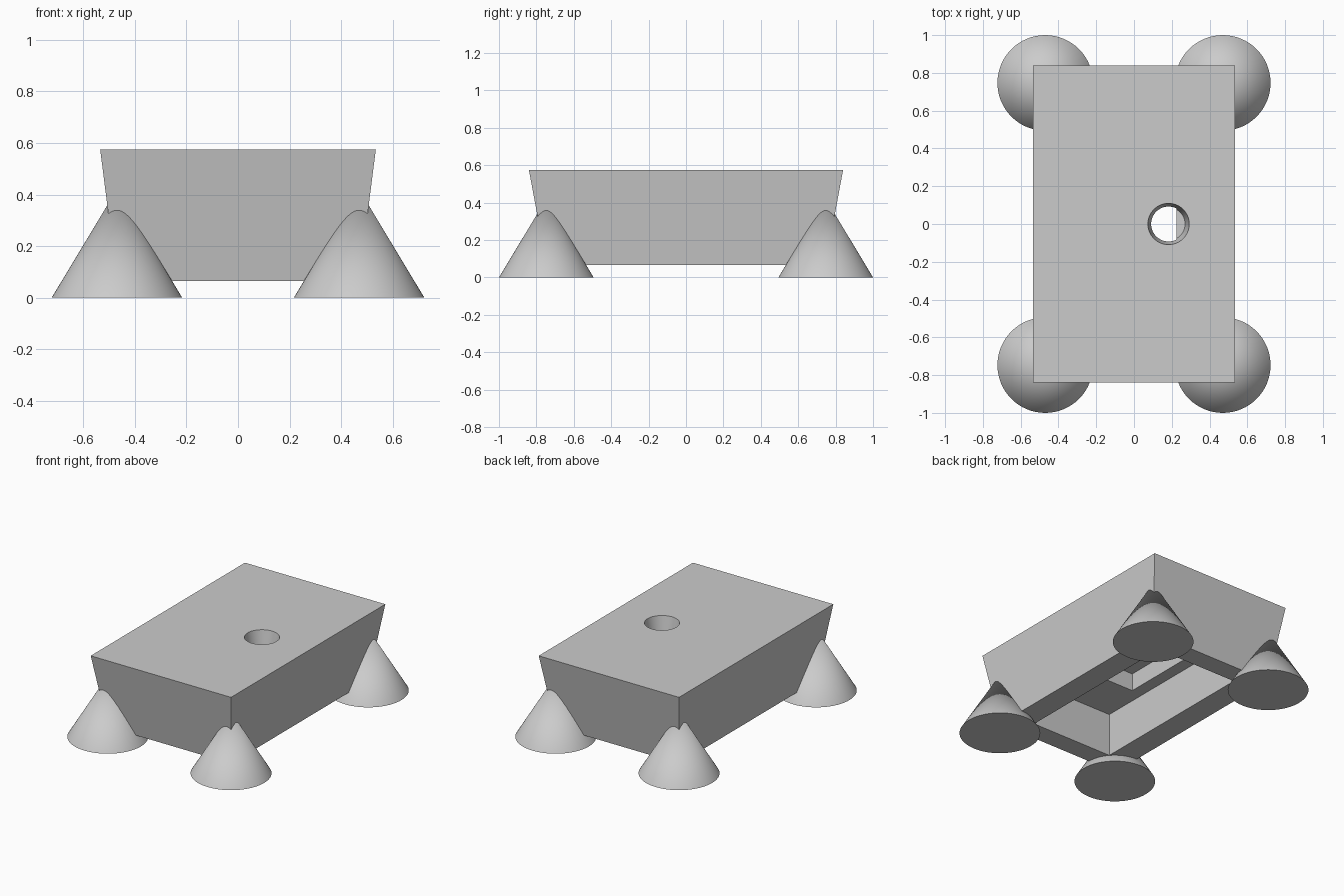
import bpy, bmesh, math
from mathutils import Matrix

if "Cube" in bpy.data.objects:
    bpy.data.objects.remove(bpy.data.objects["Cube"], do_unlink=True)

grey = bpy.data.materials.new("light_grey")
grey.use_nodes = True
color = (0.6, 0.6, 0.6, 1)
grey.diffuse_color = color
grey.node_tree.nodes["Principled BSDF"].inputs["Base Color"].default_value = color


def finish(name, bm):
    mesh = bpy.data.meshes.new(name)
    bmesh.ops.recalc_face_normals(bm, faces=bm.faces)
    bm.to_mesh(mesh)
    bm.free()
    mesh.materials.append(grey)
    obj = bpy.data.objects.new(name, mesh)
    bpy.context.collection.objects.link(obj)
    return obj


def tapered_box(name, bottom, top, z0, z1):
    """Box with separate half sizes at its bottom and top."""
    bm = bmesh.new()
    bmesh.ops.create_cube(bm, size=2)
    for v in bm.verts:
        half, z = (top, z1) if v.co.z > 0 else (bottom, z0)
        v.co = (v.co.x * half[0], v.co.y * half[1], z)
    return finish(name, bm)


def cone(name, x, y, z0, z1, r0, r1):
    bm = bmesh.new()
    bmesh.ops.create_cone(bm, cap_ends=True, segments=64, radius1=r0, radius2=r1,
                          depth=z1 - z0,
                          matrix=Matrix.Translation((x, y, (z0 + z1) / 2)))
    return finish(name, bm)


def smooth(obj):
    bpy.ops.object.select_all(action='DESELECT')
    obj.select_set(True)
    bpy.context.view_layer.objects.active = obj
    bpy.ops.object.shade_smooth_by_angle(angle=math.radians(30))


# Flared body, hollowed from below in two steps, with a tapered hole in the top
body = tapered_box("body", (0.47, 0.745), (0.535, 0.84), 0.065, 0.575)
cutters = [
    tapered_box("cavity_cutter", (0.307, 0.607), (0.307, 0.607), -0.1, 0.36),
    tapered_box("recess_cutter", (0.224, 0.284), (0.224, 0.284), 0.3, 0.48),
    cone("hole_cutter", 0.183, 0, 0.45, 0.6, 0.087, 0.114),
]
for cutter in cutters:
    cutter.hide_render = True
    cutter.hide_set(True)
    cut = body.modifiers.new(cutter.name, 'BOOLEAN')
    cut.operation = 'DIFFERENCE'
    cut.solver = 'EXACT'
    cut.object = cutter

# Bake the cuts and drop the cutters
bpy.context.view_layer.update()
evaluated = body.evaluated_get(bpy.context.evaluated_depsgraph_get())
body.data = bpy.data.meshes.new_from_object(evaluated)
body.modifiers.clear()
for cutter in cutters:
    bpy.data.objects.remove(cutter, do_unlink=True)
smooth(body)

# Conical feet under the four corners
for side, sx in (("left", 1), ("right", -1)):
    for end, sy in (("front", -1), ("back", 1)):
        smooth(cone(f"{end}_{side}_foot", sx * 0.47, sy * 0.747, 0, 0.42, 0.253, 0))
